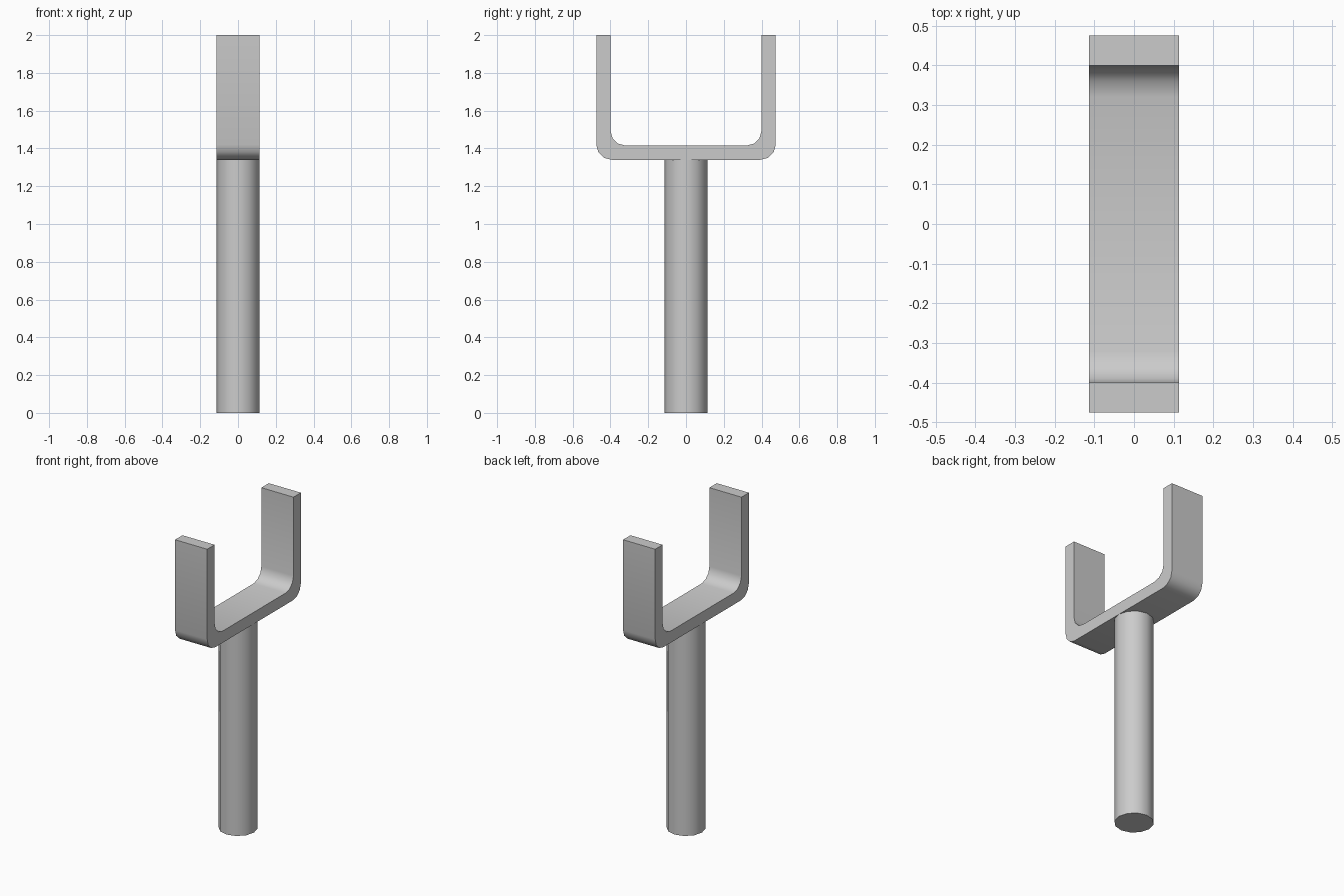
import bpy, bmesh, math

cube = bpy.data.objects.get("Cube")
if cube:
    bpy.data.objects.remove(cube, do_unlink=True)

grey = bpy.data.materials.new("plain_grey")
grey.use_nodes = True
grey.diffuse_color = (0.6, 0.6, 0.6, 1)
grey.node_tree.nodes["Principled BSDF"].inputs["Base Color"].default_value = (0.6, 0.6, 0.6, 1)

HALF_WIDTH = 0.114
BASE, TOP = 1.34, 2.0
OUTER, THICK, RADIUS = 0.475, 0.075, 0.08


def finish(name, bm):
    bmesh.ops.recalc_face_normals(bm, faces=bm.faces)
    mesh = bpy.data.meshes.new(name)
    bm.to_mesh(mesh)
    bm.free()
    mesh.materials.append(grey)
    obj = bpy.data.objects.new(name, mesh)
    bpy.context.collection.objects.link(obj)
    bpy.ops.object.select_all(action="DESELECT")
    obj.select_set(True)
    bpy.context.view_layer.objects.active = obj
    bpy.ops.object.shade_smooth_by_angle(angle=math.radians(35))
    return obj


def half_path(y, z):
    """Rounded corner then the straight arm, on the +y side."""
    arc = [math.radians(30 * i) for i in range(4)]
    pts = [(y - RADIUS + RADIUS * math.sin(a), z + RADIUS - RADIUS * math.cos(a)) for a in arc]
    return pts + [(y, TOP)]


# U-shaped bracket: bent strip profile, extruded across x
outside = half_path(OUTER, BASE)
inside = half_path(OUTER - THICK, BASE + THICK)
half = outside + inside[::-1]
profile = half + [(-y, z) for y, z in reversed(half)]
bm = bmesh.new()
face = bm.faces.new([bm.verts.new((-HALF_WIDTH, y, z)) for y, z in profile])
ext = bmesh.ops.extrude_face_region(bm, geom=[face])
bmesh.ops.translate(bm, vec=(2 * HALF_WIDTH, 0, 0),
                    verts=[g for g in ext["geom"] if isinstance(g, bmesh.types.BMVert)])
finish("u_bracket", bm)

# Round post under the bracket
bm = bmesh.new()
bmesh.ops.create_cone(bm, cap_ends=True, segments=12, radius1=HALF_WIDTH,
                      radius2=HALF_WIDTH, depth=BASE)
bmesh.ops.translate(bm, vec=(0, 0, BASE / 2), verts=bm.verts)
finish("post", bm)
